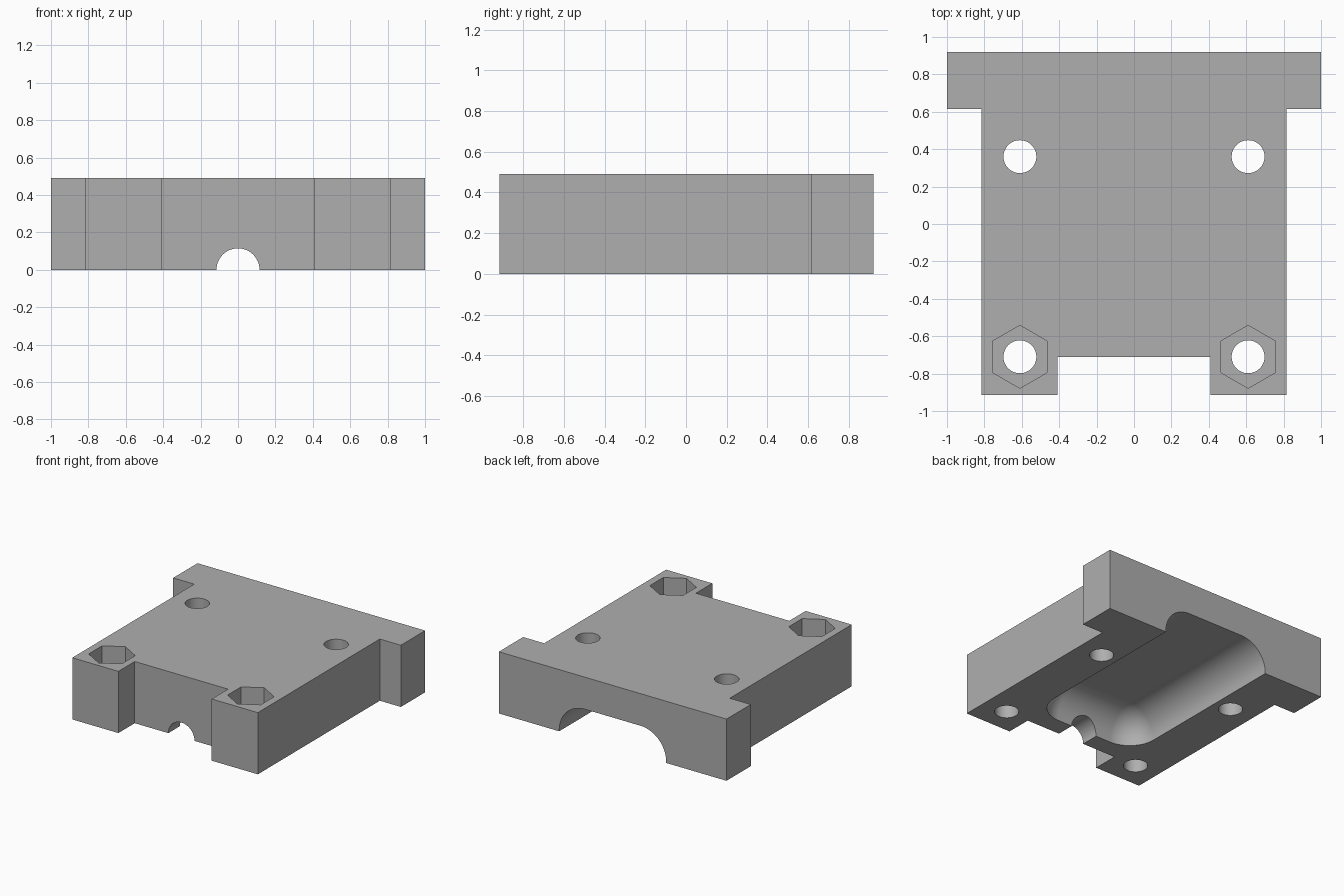
import bpy, bmesh, math

if "Cube" in bpy.data.objects:
    bpy.data.objects.remove(bpy.data.objects["Cube"])

HEIGHT = 0.49
BOLT_X = 0.61

grey = bpy.data.materials.new("plain grey")
grey.use_nodes = True
grey.diffuse_color = (0.43, 0.43, 0.43, 1)
grey.node_tree.nodes["Principled BSDF"].inputs["Base Color"].default_value = grey.diffuse_color


def make_object(name, bm):
    bmesh.ops.recalc_face_normals(bm, faces=bm.faces)
    mesh = bpy.data.meshes.new(name)
    bm.to_mesh(mesh)
    bm.free()
    mesh.materials.append(grey)
    obj = bpy.data.objects.new(name, mesh)
    bpy.context.collection.objects.link(obj)
    return obj


def prism(name, points, z0, z1):
    """Extrude a plan outline from z0 up to z1."""
    bm = bmesh.new()
    face = bm.faces.new([bm.verts.new((x, y, z0)) for x, y in points])
    out = bmesh.ops.extrude_face_region(bm, geom=[face])
    top = [v for v in out["geom"] if isinstance(v, bmesh.types.BMVert)]
    bmesh.ops.translate(bm, verts=top, vec=(0, 0, z1 - z0))
    return make_object(name, bm)


def ring(x, y, radius, sides):
    """Regular polygon with a corner pointing along y."""
    angles = [math.pi / 2 + math.tau * i / sides for i in range(sides)]
    return [(x + radius * math.cos(a), y + radius * math.sin(a)) for a in angles]


# Mounting block: T-shaped plan with a notch between the two front feet
half = [(0.41, -0.71), (0.41, -0.915), (0.815, -0.915),
        (0.815, 0.615), (1, 0.615), (1, 0.92)]
block = prism("mounting_block", half + [(-x, y) for x, y in reversed(half)], 0, HEIGHT)

cutters = []

# Bolt holes and hexagonal nut pockets
for side in (-1, 1):
    for y in (-0.71, 0.36):
        cutters.append(prism("bolt_hole_cutter", ring(side * BOLT_X, y, 0.088, 48), -0.1, 0.6))
    cutters.append(prism("nut_pocket_cutter", ring(side * BOLT_X, -0.71, 0.168, 6),
                         HEIGHT - 0.25, 0.6))

# Rounded underside cavity, open at the back
bm = bmesh.new()
bmesh.ops.create_cube(bm, size=1)
bmesh.ops.scale(bm, verts=bm.verts, vec=(0.94, 2.065, 0.835))
bmesh.ops.translate(bm, verts=bm.verts, vec=(0, 0.4675, -0.1825))
bmesh.ops.bevel(bm, geom=bm.edges[:], offset=0.225, segments=14, profile=0.5,
                affect='EDGES', clamp_overlap=True)
cutters.append(make_object("cavity_cutter", bm))

# Half-round channel through the front wall
channel = prism("channel_cutter", ring(0, 0, 0.115, 48), 0.3, 1)
channel.rotation_euler.x = math.pi / 2
cutters.append(channel)

# Cut everything out of the block
bpy.context.view_layer.objects.active = block
for cutter in cutters:
    cutter.hide_render = True
    mod = block.modifiers.new("cut", 'BOOLEAN')
    mod.operation = 'DIFFERENCE'
    mod.solver = 'EXACT'
    mod.object = cutter
    bpy.ops.object.modifier_apply(modifier=mod.name)
    bpy.data.objects.remove(cutter)

# Smooth the rounded surfaces and keep the edges crisp
bpy.ops.object.select_all(action='DESELECT')
block.select_set(True)
bpy.ops.object.shade_smooth_by_angle(angle=math.radians(25))
weighted = block.modifiers.new("even_shading", 'WEIGHTED_NORMAL')
weighted.keep_sharp = True
